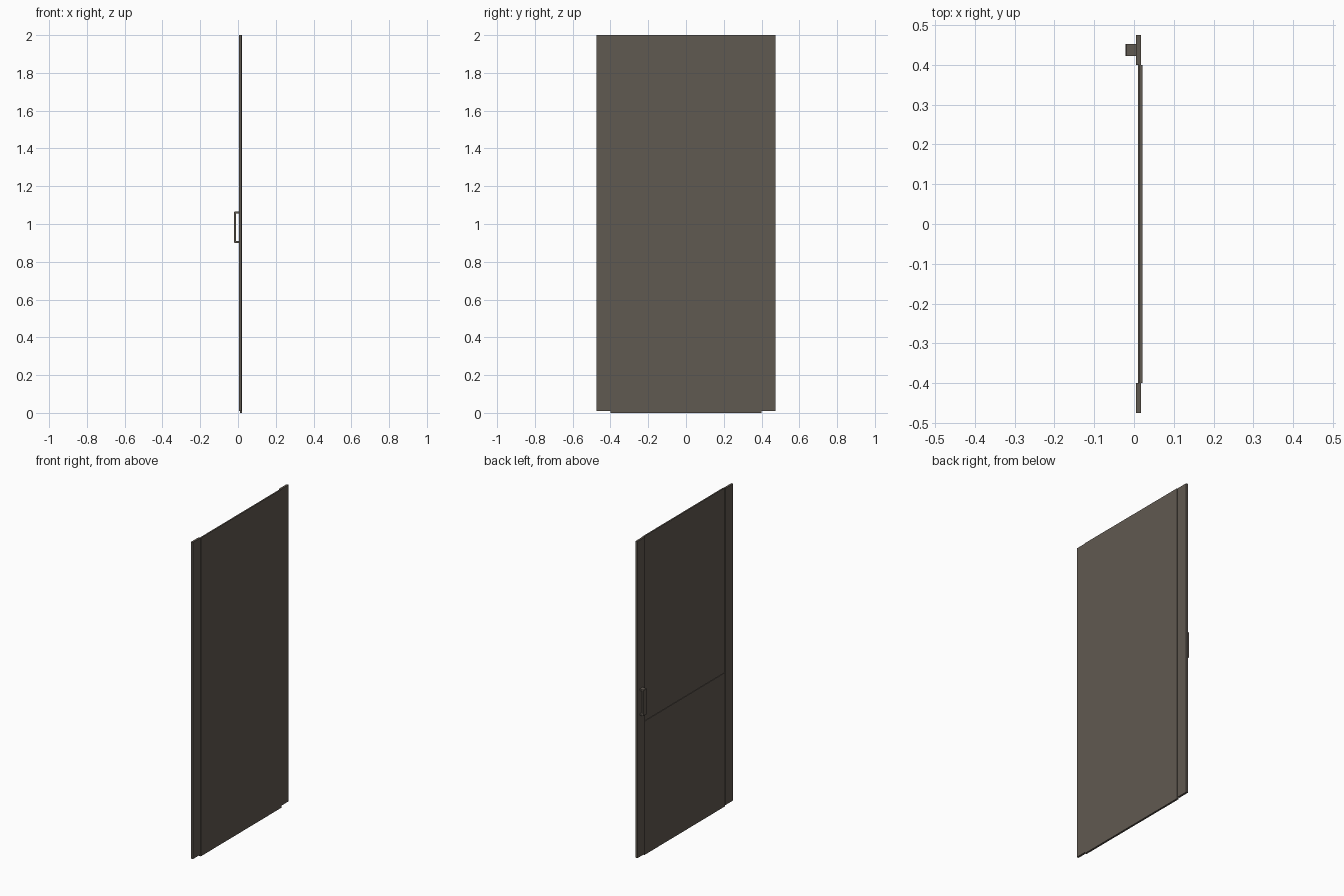
import bpy
import bmesh

if "Cube" in bpy.data.objects:
    bpy.data.objects.remove(bpy.data.objects["Cube"])

mat = bpy.data.materials.new("dark_taupe")
mat.diffuse_color = (0.118, 0.100, 0.082, 1.0)
mat.use_nodes = True
mat.node_tree.nodes["Principled BSDF"].inputs["Base Color"].default_value = mat.diffuse_color


def finish(name, bm):
    bmesh.ops.recalc_face_normals(bm, faces=bm.faces[:])
    mesh = bpy.data.meshes.new(name)
    bm.to_mesh(mesh)
    bm.free()
    mesh.materials.append(mat)
    obj = bpy.data.objects.new(name, mesh)
    bpy.context.collection.objects.link(obj)
    return obj


def box(name, xs, ys, zs):
    bm = bmesh.new()
    bmesh.ops.create_cube(bm, size=1.0)
    for v in bm.verts:
        v.co = [r[0] if c < 0 else r[1] for c, r in zip(v.co, (xs, ys, zs))]
    return finish(name, bm)


def prism(name, profile, y0, y1):
    """Extrude an (x, z) profile along y."""
    bm = bmesh.new()
    face = bm.faces.new([bm.verts.new((x, y0, z)) for x, z in profile])
    out = bmesh.ops.extrude_face_region(bm, geom=[face])
    verts = [g for g in out["geom"] if isinstance(g, bmesh.types.BMVert)]
    bmesh.ops.translate(bm, verts=verts, vec=(0, y1 - y0, 0))
    return finish(name, bm)


# Door panel: the lower half is slightly thicker on the back, leaving a ledge
prism("door_panel",
      [(0.0215, 0), (0.0215, 2), (0.0125, 2), (0.0125, 0.84), (0.0095, 0.84), (0.0095, 0)],
      -0.40, 0.40)

# Side stiles, set back from the panel and raised off the floor
for side, label in ((-1, "left"), (1, "right")):
    box(label + "_stile", (0.005, 0.018), sorted((side * 0.40, side * 0.475)), (0.01, 2.0))

# Pull handle: a C-shaped bar with small chamfered outer corners
x0, x1, z0, z1, t, c = -0.0215, 0.006, 0.90, 1.065, 0.010, 0.003
prism("pull_handle",
      [(x1, z0), (x0 + c, z0), (x0, z0 + c), (x0, z1 - c), (x0 + c, z1), (x1, z1),
       (x1, z1 - t), (x0 + t, z1 - t), (x0 + t, z0 + t), (x1, z0 + t)],
      0.422, 0.452)
